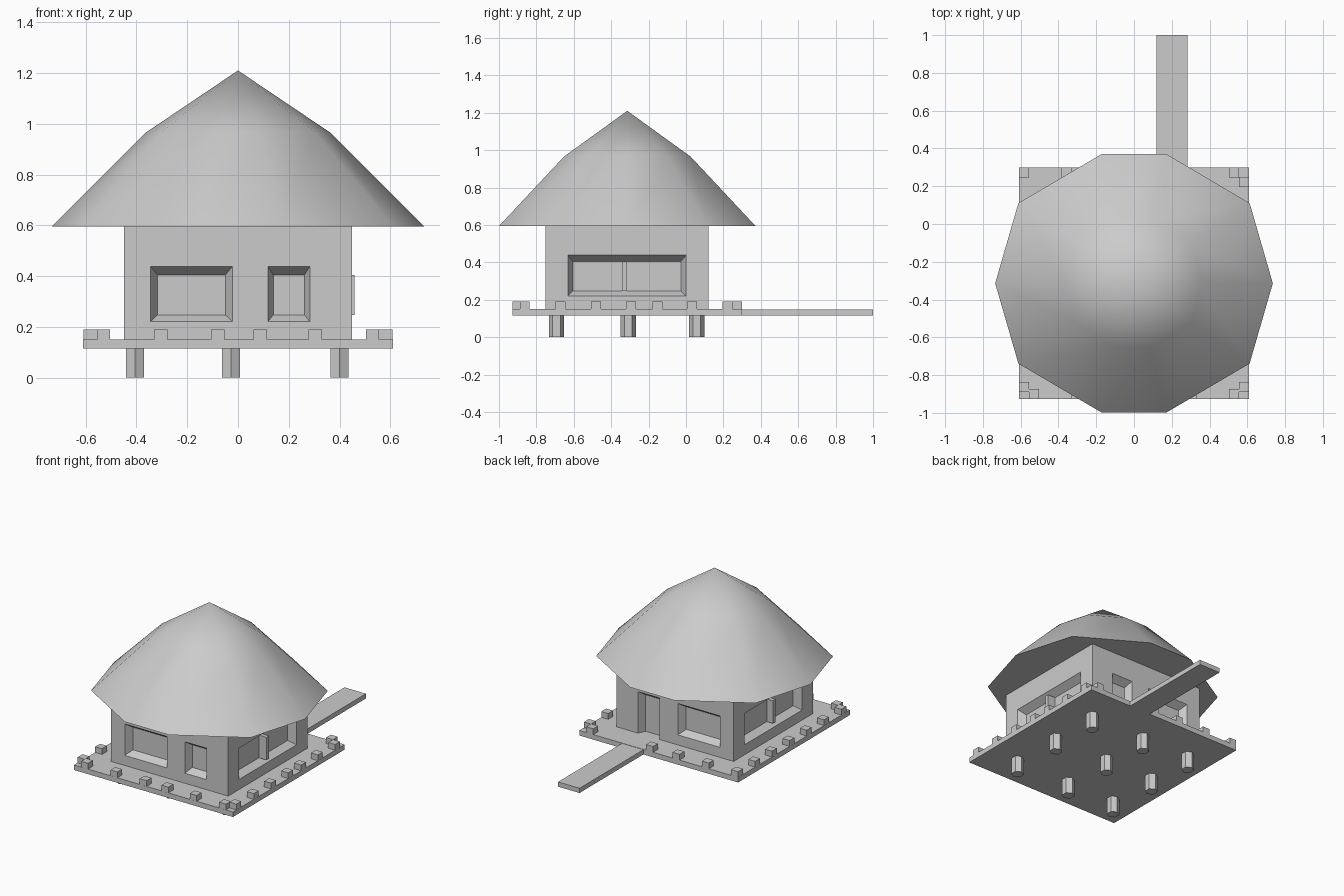
import bpy, bmesh, math
from mathutils import Vector, Matrix

if "Cube" in bpy.data.objects:
    bpy.data.objects.remove(bpy.data.objects["Cube"])

CY = -0.314  # hut centre along y


def make(name, bm):
    bmesh.ops.recalc_face_normals(bm, faces=bm.faces)
    me = bpy.data.meshes.new(name)
    bm.to_mesh(me)
    bm.free()
    ob = bpy.data.objects.new(name, me)
    bpy.context.collection.objects.link(ob)
    return ob


def add_box(bm, lo, hi):
    lo, hi = Vector(lo), Vector(hi)
    m = Matrix.Translation((lo + hi) / 2) @ Matrix.Diagonal((*(hi - lo), 1))
    bmesh.ops.create_cube(bm, size=1, matrix=m)


def box(name, lo, hi):
    bm = bmesh.new()
    add_box(bm, lo, hi)
    return make(name, bm)


def loft(bm, rings):
    # Join equal-sized rings of points, capping both ends
    rings = [[bm.verts.new(p) for p in r] for r in rings]
    n = len(rings[0])
    for a, b in zip(rings, rings[1:]):
        for i in range(n):
            j = (i + 1) % n
            bm.faces.new((a[i], a[j], b[j], b[i]))
    bm.faces.new(rings[0])
    bm.faces.new(rings[-1])


# Deck and gangway
box("deck", (-0.61, -0.927, 0.115), (0.61, 0.299, 0.15))
box("gangway", (0.118, 0.299, 0.115), (0.283, 1.0, 0.148))

# Stilts
bm = bmesh.new()
for x in (-0.405, -0.027, 0.4):
    for y in (-0.692, -0.308, 0.058):
        bmesh.ops.create_cone(bm, cap_ends=True, segments=6, radius1=0.041, radius2=0.041,
                              depth=0.115, matrix=Matrix.Translation((x, y, 0.0575)))
make("stilts", bm)

# Small blocks along the deck edges
bm = bmesh.new()
W = 0.053
right = (-0.862, -0.671, -0.481, -0.293, -0.152, 0.032, 0.222)
left = (-0.862, -0.671, -0.481, -0.293, -0.1, 0.085)
spots = [(x, -0.9) for x in (-0.53, -0.305, -0.08, 0.088, 0.305, 0.53)]
spots += [(x, 0.2725) for x in (-0.583, -0.358, -0.133, 0.07, 0.53)]
spots += [(0.583, y) for y in right] + [(-0.583, y) for y in left]
for x, y in spots:
    h = W / 2
    add_box(bm, (x - h, y - h, 0.15), (x + h, y + h, 0.19))
make("edge_blocks", bm)

# Walls with tapered recesses
HX, Y0, Y1, D = 0.45, -0.75, 0.12, 0.05
walls = box("walls", (-HX, Y0, 0.15), (HX, Y1, 0.596))


def recess(bm, place, a, b, z0, z1, ta, tz0, tz1):
    # place(u, z, depth) maps wall coordinates to 3D; depth is positive inwards
    rings = []
    for s in (-1, 1):
        u0, u1, l, t = a + s * ta, b - s * ta, z0 + s * tz0, z1 - s * tz1
        rings.append([place(u, z, s * D) for u, z in ((u0, l), (u1, l), (u1, t), (u0, t))])
    loft(bm, rings)


def front(u, z, d): return (u, Y0 + d, z)
def back(u, z, d): return (u, Y1 - d, z)
def right_side(u, z, d): return (HX - d, u, z)
def left_side(u, z, d): return (-HX + d, u, z)


bm = bmesh.new()
for side in (front, back):
    recess(bm, side, -0.345, -0.022, 0.22, 0.438, 0.028, 0.027, 0.034)
recess(bm, front, 0.118, 0.283, 0.22, 0.438, 0.021, 0.027, 0.034)
recess(bm, back, 0.118, 0.283, 0.14, 0.438, 0.021, 0.0, 0.034)
for side in (right_side, left_side):
    recess(bm, side, -0.632, 0.0, 0.22, 0.438, 0.027, 0.027, 0.034)
cutter = make("recess_cutter", bm)
mod = walls.modifiers.new("recesses", 'BOOLEAN')
mod.operation, mod.solver, mod.object = 'DIFFERENCE', 'EXACT', cutter
bpy.context.view_layer.objects.active = walls
bpy.ops.object.modifier_apply(modifier=mod.name)
bpy.data.objects.remove(cutter)

# Window bars on the two sides
box("right_window_bar", (0.395, -0.343, 0.247), (0.46, -0.315, 0.405))
box("left_window_bar", (-0.447, -0.343, 0.247), (-0.395, -0.315, 0.405))

# Ten-sided roof with a kinked slope and a flat underside
quarter = [(0.735, 0), (0.612, 0.425), (0.17, 0.685)]
half = quarter + [(-x, y) for x, y in quarter[::-1]]
outline = half + [(x, -y) for x, y in half[-2:0:-1]]
bm = bmesh.new()
rim, mid = [[bm.verts.new((x * s, CY + y * s, z)) for x, y in outline]
            for s, z in ((1, 0.595), (0.495, 0.965))]
top = bm.verts.new((0, CY, 1.21))
n = len(outline)
for i in range(n):
    j = (i + 1) % n
    bm.faces.new((rim[i], rim[j], mid[j], mid[i]))
    bm.faces.new((mid[i], mid[j], top))
bm.faces.new(rim)
roof = make("roof", bm)
bpy.ops.object.select_all(action='DESELECT')
roof.select_set(True)
bpy.context.view_layer.objects.active = roof
bpy.ops.object.shade_smooth_by_angle(angle=math.radians(50))
